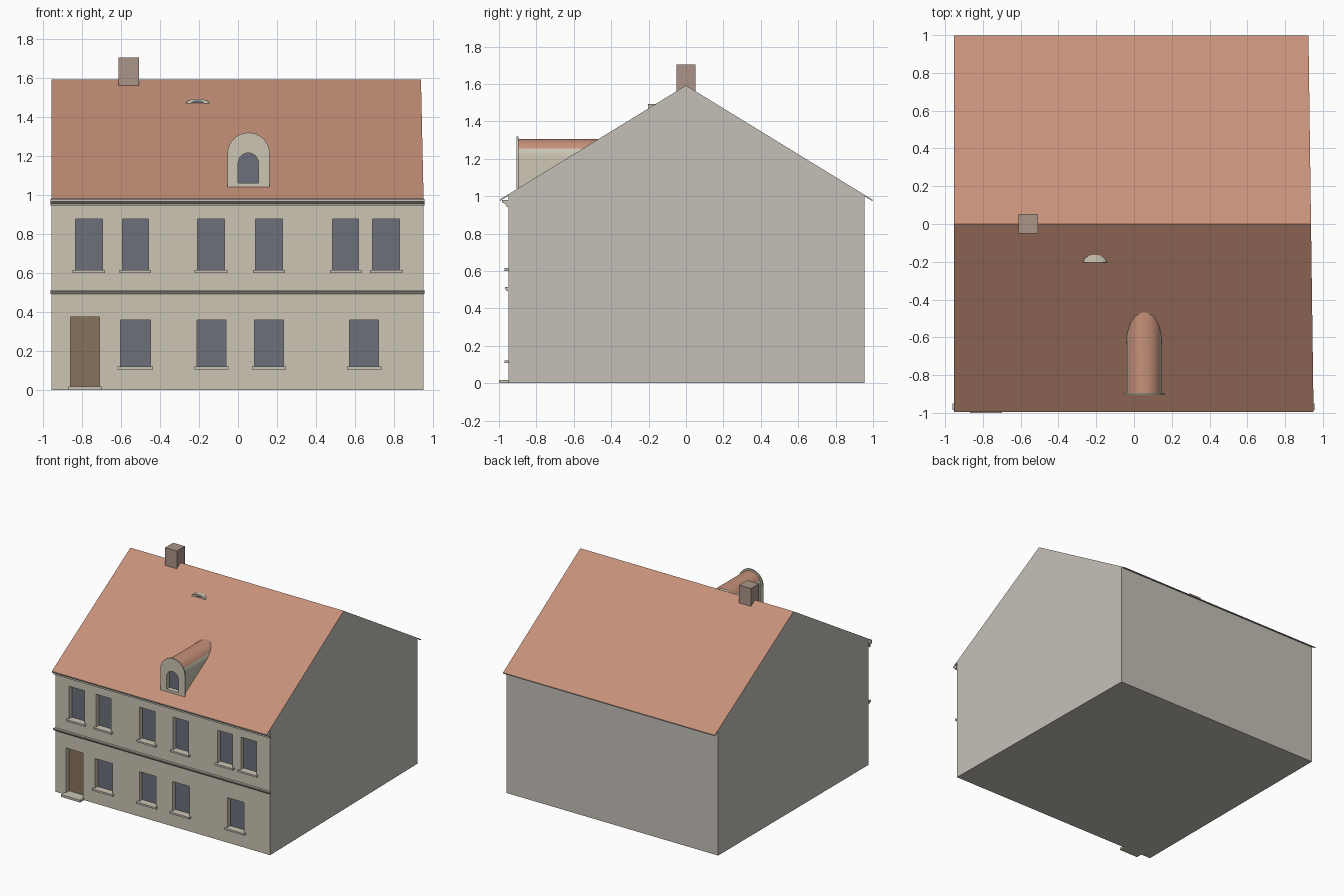
import bpy, bmesh, math
from mathutils import Vector

if "Cube" in bpy.data.objects:
    bpy.data.objects.remove(bpy.data.objects["Cube"])

RIDGE, SLOPE = 1.592, 0.613


def material(name, r, g, b):
    m = bpy.data.materials.new(name)
    m.diffuse_color = (r, g, b, 1)
    m.use_nodes = True
    m.node_tree.nodes["Principled BSDF"].inputs["Base Color"].default_value = m.diffuse_color
    return m


PLASTER = material("side_plaster", .56, .53, .48)
CREAM = material("front_plaster", .60, .56, .45)
TILE = material("roof_tile", .56, .28, .19)
GLASS = material("glass", .15, .16, .195)
WOOD = material("door_wood", .25, .17, .107)
BRICK = material("chimney_brick", .41, .30, .25)
STONE = material("stone_trim", .57, .54, .46)


def prism(name, pts, a, b, mats, axis="y"):
    """Extrude a profile: (x, z) points along y, or (y, z) points along x."""
    place = (lambda p, t: (p[0], t, p[1])) if axis == "y" else (lambda p, t: (t, p[0], p[1]))
    bm = bmesh.new()
    lo = [bm.verts.new(place(p, a)) for p in pts]
    hi = [bm.verts.new(place(p, b)) for p in pts]
    bm.faces.new(lo)
    bm.faces.new(hi[::-1])
    n = len(pts)
    for i in range(n):
        j = (i + 1) % n
        bm.faces.new((lo[i], hi[i], hi[j], lo[j]))
    bmesh.ops.recalc_face_normals(bm, faces=bm.faces)
    me = bpy.data.meshes.new(name)
    bm.to_mesh(me)
    bm.free()
    for m in mats:
        me.materials.append(m)
    ob = bpy.data.objects.new(name, me)
    bpy.context.collection.objects.link(ob)
    return ob


def rect(x0, x1, z0, z1):
    return [(x0, z0), (x1, z0), (x1, z1), (x0, z1)]


def arch(cx, z0, spring, rx, rz, n=16):
    pts = [(cx + rx * math.cos(math.pi * i / n), spring + rz * math.sin(math.pi * i / n))
           for i in range(n + 1)]
    if z0 < spring:
        pts += [(cx - rx, z0), (cx + rx, z0)]
    return pts


def activate(ob):
    bpy.ops.object.select_all(action="DESELECT")
    ob.select_set(True)
    bpy.context.view_layer.objects.active = ob


def cut(ob, pts, a, b):
    """Cut a recess; its faces take the object's last material."""
    cutter = prism("cutter", pts, a, b, list(ob.data.materials))
    for p in cutter.data.polygons:
        p.material_index = len(ob.data.materials) - 1
    mod = ob.modifiers.new("recess", "BOOLEAN")
    mod.operation, mod.solver, mod.object = "DIFFERENCE", "EXACT", cutter
    activate(ob)
    bpy.ops.object.modifier_apply(modifier=mod.name)
    bpy.data.objects.remove(cutter)


def edit(ob, fn):
    bm = bmesh.new()
    bm.from_mesh(ob.data)
    fn(bm)
    bm.to_mesh(ob.data)
    bm.free()


def skew(bm):
    # the right gable wall runs slightly inwards to the back
    for v in bm.verts:
        if v.co.x > 0:
            v.co.x -= (v.co.y + .95) * .0135


def trim_to_roof(bm):
    bmesh.ops.bisect_plane(bm, geom=bm.verts[:] + bm.edges[:] + bm.faces[:],
                           plane_co=(0, 0, RIDGE), plane_no=Vector((0, -SLOPE, 1)).normalized(),
                           clear_inner=True)


def smooth(ob):
    activate(ob)
    bpy.ops.object.shade_smooth_by_angle(angle=math.radians(35))


# walls with gables
T = .008
under = lambda y: RIDGE - T - abs(y) * SLOPE
walls = prism("walls", [(-.95, 0), (.955, 0), (.955, under(.955)), (0, RIDGE - T), (-.95, under(.95))],
              -.954, .95, [PLASTER, CREAM], "x")
edit(walls, skew)
for p in walls.data.polygons:
    if p.normal.y < -.9:
        p.material_index = 1

# windows and sills
upper = [(-.833, -.695), (-.592, -.459), (-.208, -.069), (.09, .228), (.485, .618), (.69, .828)]
lower = [(-.603, -.449), (-.21, -.062), (.085, .233), (.572, .72)]
for storey, spans, z0, z1 in (("upper", upper, .615, .877), ("lower", lower, .121, .36)):
    for i, (x0, x1) in enumerate(spans):
        cut(walls, rect(x0, x1, z0, z1), -1, -.91)
        prism(f"{storey}_window_{i}", rect(x0, x1, z0, z1), -.913, -.91, [GLASS])
        prism(f"{storey}_sill_{i}", rect(x0 - .014, x1 + .014, z0 - .014, z0), -.97, -.95, [STONE])

# door and step
cut(walls, rect(-.859, -.71, .018, .375), -1, -.91)
prism("door", rect(-.859, -.71, .018, .375), -.913, -.91, [WOOD])
prism("door_step", rect(-.869, -.70, 0, .018), -1, -.95, [STONE])


# open the wall top under the roof
def open_top(bm):
    top = [f for f in bm.faces if f.normal.z > .5 and f.calc_center_median().z > .95]
    bmesh.ops.delete(bm, geom=top, context="FACES")


edit(walls, open_top)

# roof shell with tiled slopes
EF, EB = .995, .998
roof = prism("roof", [(-EF, RIDGE - EF * SLOPE), (0, RIDGE), (EB, RIDGE - EB * SLOPE),
                      (EB, under(EB)), (0, RIDGE - T), (-EF, under(EF))],
             -.954, .95, [PLASTER, TILE], "x")
edit(roof, skew)
for p in roof.data.polygons:
    if p.normal.z > .1:
        p.material_index = 1

# front cornice and belt course
prism("cornice", [(-.95, .942), (-.961, .942), (-.961, .954), (-.975, .963), (-.985, .966),
                  (-.985, .978), (-.95, .978)], -.961, .956, [STONE], "x")
prism("belt_course", [(-.95, .492), (-.957, .492), (-.968, .505), (-.968, .513), (-.95, .513)],
      -.961, .956, [STONE], "x")

# barrel dormer: body, front plate, window
body = prism("dormer_body", arch(.054, .98, 1.212, .092, .093, 20), -.895, -.40, [TILE, CREAM])
for p in body.data.polygons:
    if p.center.z < 1.25 or abs(p.normal.y) > .5:
        p.material_index = 1
opening = arch(.053, 1.06, 1.163, .052, .052)
cut(body, opening, -1, -.865)
edit(body, trim_to_roof)
smooth(body)
plate = prism("dormer_front", arch(.054, 1.04, 1.211, .108, .108, 20), -.905, -.895, [CREAM])
cut(plate, opening, -1, -.8)
smooth(plate)
prism("dormer_window", opening, -.868, -.865, [GLASS])

# small eyebrow vent
eye = prism("eyebrow_vent", arch(-.207, 1.467, 1.467, .062, .025, 14), -.203, -.12, [CREAM])
hole = arch(-.207, 1.469, 1.469, .034, .016, 12)
cut(eye, hole, -.3, -.195)
edit(eye, trim_to_roof)
smooth(eye)
prism("eyebrow_glass", hole, -.197, -.195, [GLASS])

# chimney
prism("chimney", rect(-.612, -.508, 1.56, 1.703), -.05, .052, [BRICK])
